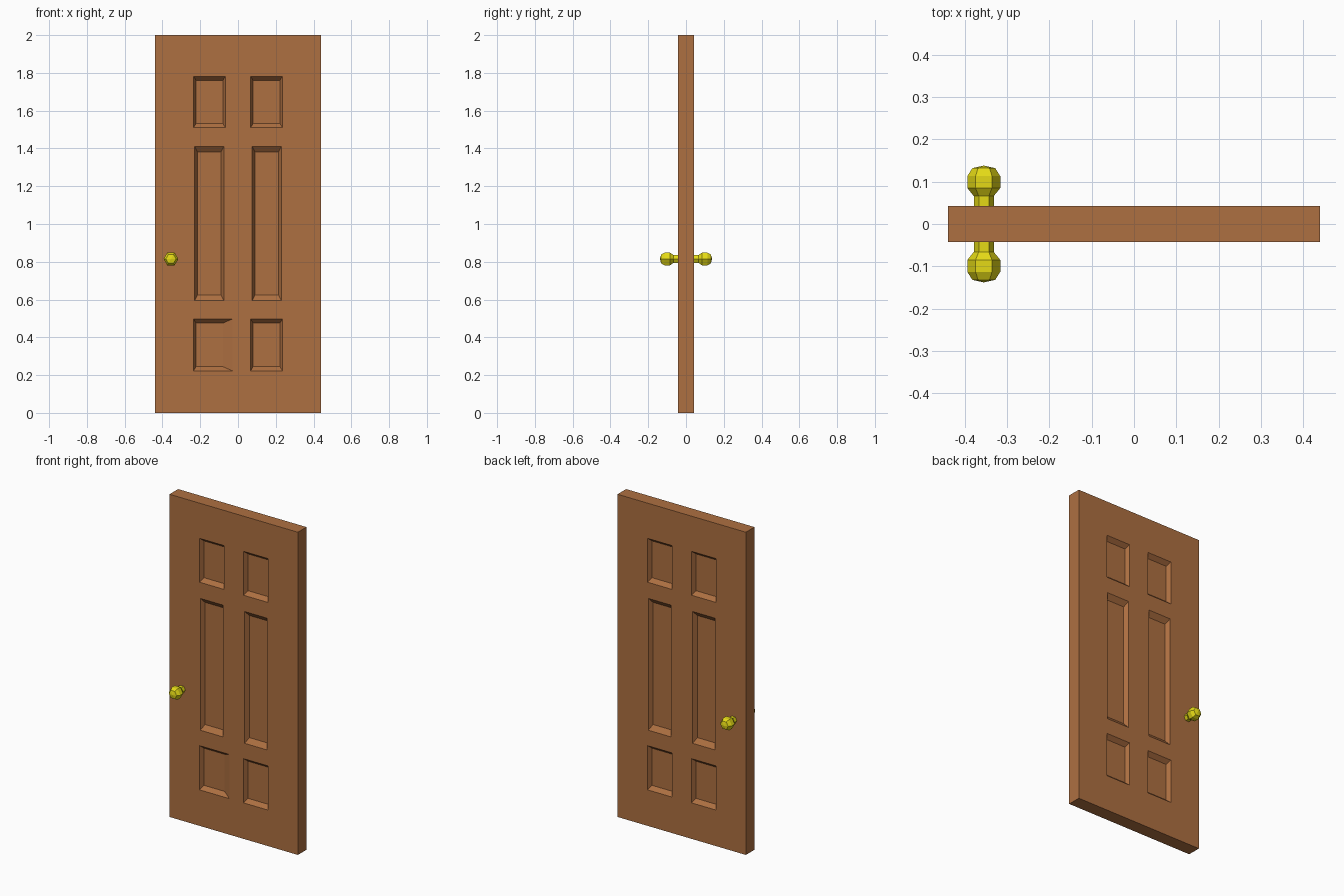
import bpy, bmesh, math
from mathutils import Vector

if "Cube" in bpy.data.objects:
    bpy.data.objects.remove(bpy.data.objects["Cube"])


def material(name, rgb):
    m = bpy.data.materials.new(name)
    m.diffuse_color = (*rgb, 1.0)
    m.use_nodes = True
    m.node_tree.nodes["Principled BSDF"].inputs["Base Color"].default_value = m.diffuse_color
    return m


wood = material("brown_wood", (0.42, 0.16, 0.053))
brass = material("yellow_brass", (0.78, 0.70, 0.008))


def finish(bm, name, mat):
    bmesh.ops.remove_doubles(bm, verts=bm.verts[:], dist=1e-5)
    bmesh.ops.recalc_face_normals(bm, faces=bm.faces[:])
    me = bpy.data.meshes.new(name)
    bm.to_mesh(me)
    bm.free()
    me.materials.append(mat)
    ob = bpy.data.objects.new(name, me)
    bpy.context.collection.objects.link(ob)
    return ob


HALF_W, HALF_T, DEPTH = 0.44, 0.042, 0.025

# panel rows: z low, z high, x inner, x outer, bevel width in x, bevel width in z
ROWS = [
    (0.223, 0.497, 0.067, 0.235, 0.013, 0.022),
    (0.594, 1.411, 0.075, 0.229, 0.015, 0.030),
    (1.510, 1.782, 0.067, 0.235, 0.013, 0.022),
]


def door_side(bm, s):
    """One face of the door (s = -1 front, 1 back), a grid of cells with six sunk panels."""
    lines = [(0.0, ROWS[0])]
    for r in ROWS:
        lines += [(r[0], r), (r[1], r)]
    lines.append((2.0, ROWS[2]))
    grid = []
    for j, (z, r) in enumerate(lines):
        xs = [-HALF_W, -r[3], -r[2], r[2], r[3], HALF_W]
        # lower left front panel has one wide, shallow sloping edge
        if s < 0 and j in (1, 2):
            xs[2] = -0.03
        grid.append([bm.verts.new((x, s * HALF_T, z)) for x in xs])
    for j in range(len(lines) - 1):
        for i in range(5):
            outer = [grid[j][i], grid[j][i + 1], grid[j + 1][i + 1], grid[j + 1][i]]
            if j % 2 == 0 or i not in (1, 3):
                bm.faces.new(outer)
                continue
            # sunk panel with sloping borders
            z0, z1, xa, xb, bx, bz = lines[j][1]
            x0, x1 = (-xb, -xa) if i == 1 else (xa, xb)
            y = s * (HALF_T - DEPTH)
            inner = [bm.verts.new((x, y, z)) for x, z in (
                (x0 + bx, z0 + bz), (x1 - bx, z0 + bz),
                (x1 - bx, z1 - bz), (x0 + bx, z1 - bz))]
            bm.faces.new(inner)
            for k in range(4):
                n = (k + 1) % 4
                bm.faces.new((outer[k], outer[n], inner[n], inner[k]))
    # outline of the face, in order
    return (grid[0] + [row[-1] for row in grid[1:]] + grid[-1][-2::-1]
            + [row[0] for row in grid[-2:0:-1]])


# door leaf: two panelled faces joined by the rim
bm = bmesh.new()
front = door_side(bm, -1)
back = door_side(bm, 1)
for k in range(len(front)):
    n = (k + 1) % len(front)
    bm.faces.new((front[k], front[n], back[n], back[k]))
finish(bm, "door_leaf", wood)

# knobs: six-sided turned profile (radius, distance from door centre)
PROFILE = [(0.0236, 0.036), (0.0236, 0.066), (0.039, 0.085),
           (0.039, 0.113), (0.027, 0.132)]


def knob(name, s):
    bm = bmesh.new()
    rings = [[bm.verts.new((-0.355 + r * math.cos(k * math.pi / 3), s * d,
                            0.815 + r * math.sin(k * math.pi / 3)))
              for k in range(6)] for r, d in PROFILE]
    for a, b in zip(rings, rings[1:]):
        for k in range(6):
            n = (k + 1) % 6
            bm.faces.new((a[k], a[n], b[n], b[k]))
    tip = bm.verts.new(Vector((-0.355, s * 0.138, 0.815)))
    for k in range(6):
        bm.faces.new((rings[-1][k], rings[-1][(k + 1) % 6], tip))
    bm.faces.new(rings[0])
    finish(bm, name, brass)


knob("front_knob", -1)
knob("back_knob", 1)
